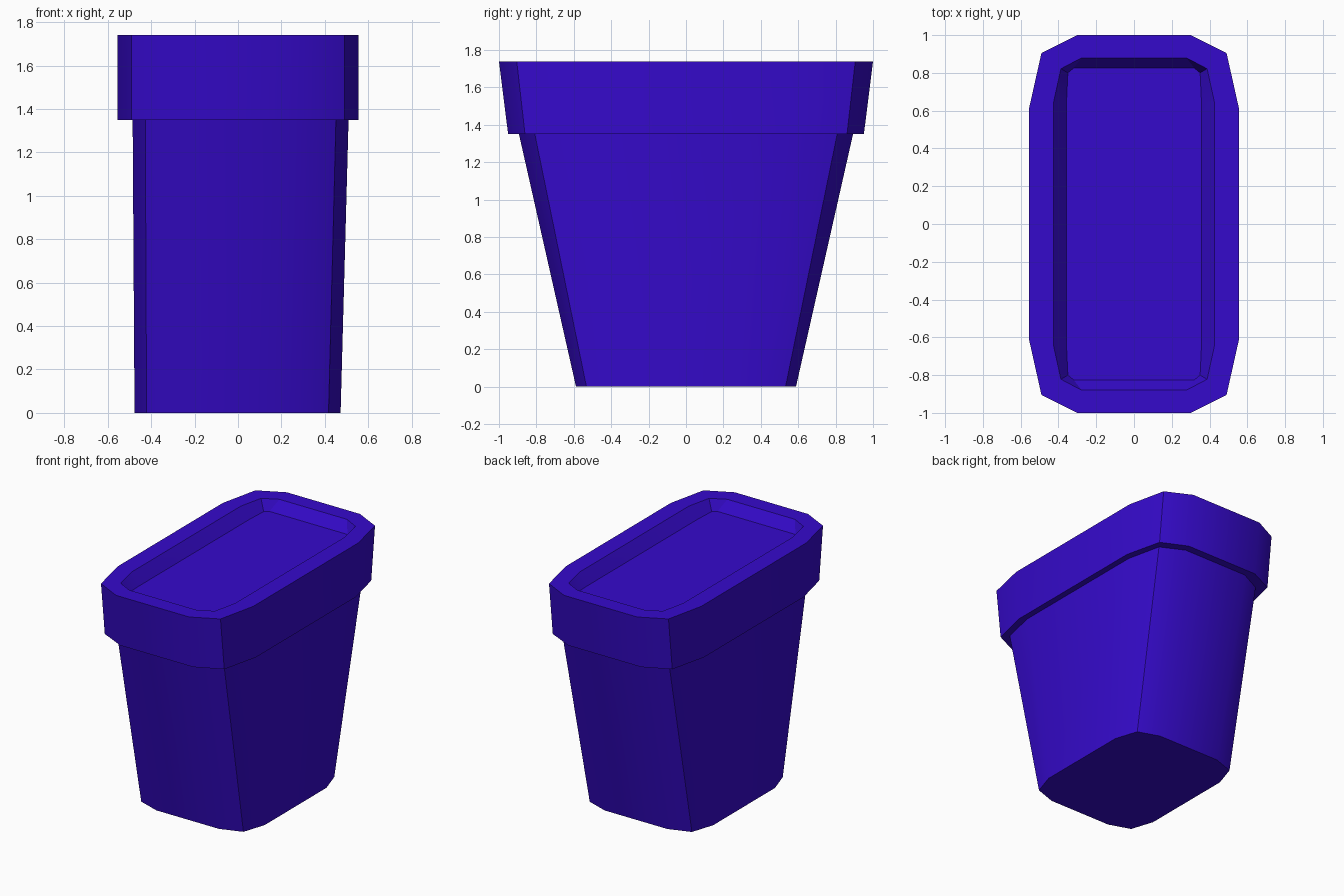
import bpy
import bmesh

cube = bpy.data.objects.get("Cube")
if cube:
    bpy.data.objects.remove(cube, do_unlink=True)

# Single flat colour
indigo = bpy.data.materials.new("indigo plastic")
indigo.use_nodes = True
colour = (0.036, 0.003, 0.6, 1.0)
indigo.diffuse_color = colour
indigo.node_tree.nodes["Principled BSDF"].inputs["Base Color"].default_value = colour

# Quarter outlines of the chamfered rectangle, mirrored into full rings
OUTER = [(0.555, 0.615), (0.49, 0.905), (0.30, 1.0)]
HOLE = [(0.427, 0.64), (0.387, 0.822), (0.277, 0.88)]
FLOOR = [(0.357, 0.65), (0.35, 0.80), (0.32, 0.825)]


def ring(quarter, z, sx=1.0, sy=1.0, shift=0.0):
    """Mirror a quarter outline into a counter-clockwise ring at height z."""
    half = quarter + [(-x, y) for x, y in reversed(quarter)]
    full = half + [(-x, -y) for x, y in half]
    return [(x * sx + shift, y * sy, z) for x, y in full]


def loft(name, rings, cap_start=False, cap_end=False):
    """Skin consecutive rings and optionally close the ends."""
    bm = bmesh.new()
    loops = [[bm.verts.new(p) for p in r] for r in rings]
    for a, b in zip(loops, loops[1:]):
        n = len(a)
        for i in range(n):
            j = (i + 1) % n
            bm.faces.new((a[i], a[j], b[j], b[i]))
    if cap_start:
        bm.faces.new(list(reversed(loops[0])))
    if cap_end:
        bm.faces.new(loops[-1])
    mesh = bpy.data.meshes.new(name)
    bm.to_mesh(mesh)
    bm.free()
    mesh.materials.append(indigo)
    obj = bpy.data.objects.new(name, mesh)
    bpy.context.collection.objects.link(obj)
    bpy.ops.object.select_all(action="DESELECT")
    obj.select_set(True)
    bpy.context.view_layer.objects.active = obj
    bpy.ops.object.shade_smooth_by_angle(angle=0.52)
    return obj


# Tapered bin body, leaning very slightly to one side at the top
body_top = ring(OUTER, 1.35, 0.896, 0.893, 0.012)
loft("bin_body", [ring(OUTER, 0.0, 0.855, 0.588, -0.002), body_top], cap_start=True)

# Overhanging lid with a shallow recessed panel
loft("lid", [
    body_top,
    ring(OUTER, 1.35, 1.0, 0.951),
    ring(OUTER, 1.74),
    ring(HOLE, 1.74),
    ring(FLOOR, 1.66),
], cap_end=True)
